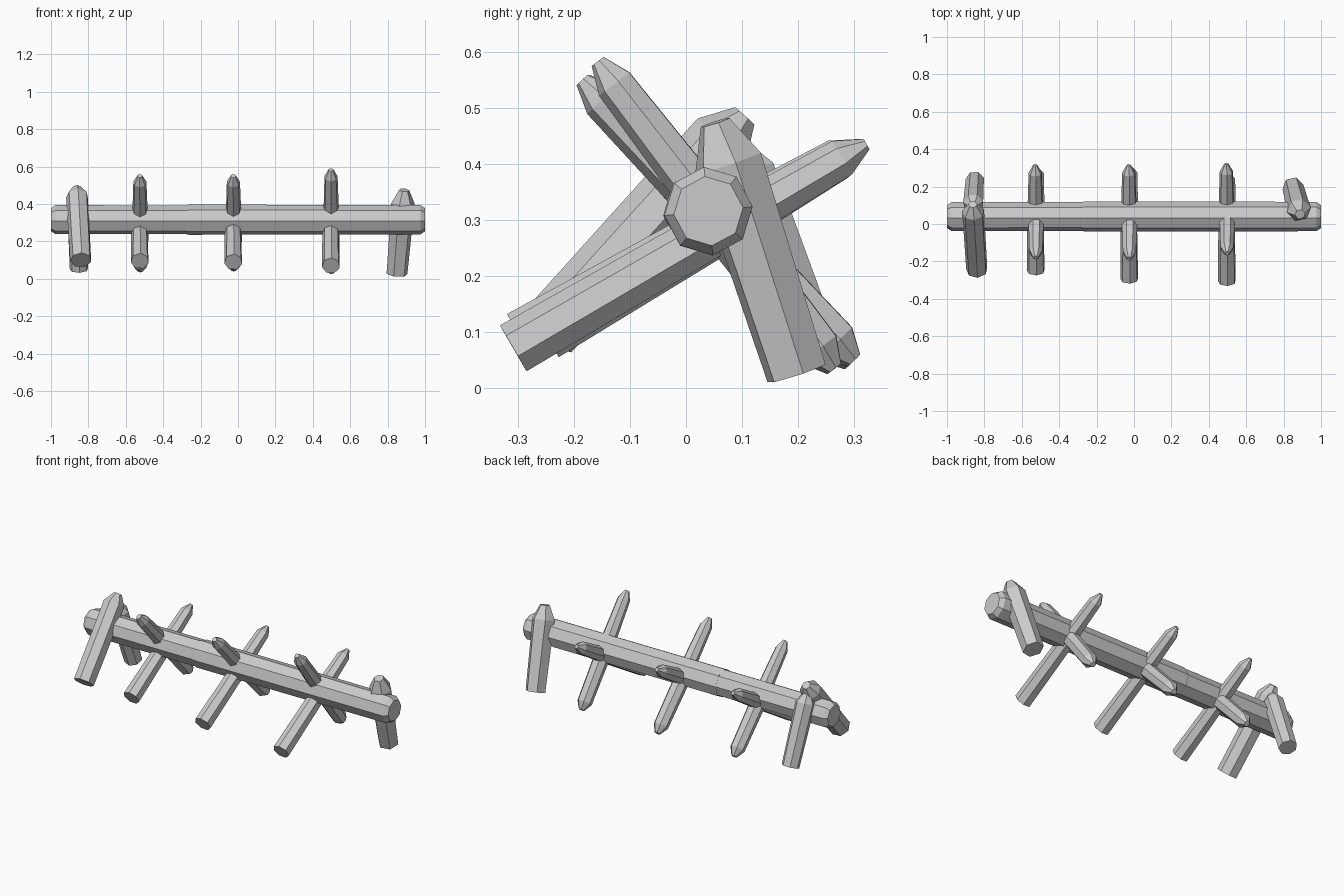
import bpy, bmesh, math
from mathutils import Vector

if "Cube" in bpy.data.objects:
    bpy.data.objects.remove(bpy.data.objects["Cube"])


def pole(name, a, b, rings, sides, spin=0.0):
    """Faceted pole from a to b; rings = (distance from a, radius) along the axis.
    Negative distances are measured back from b."""
    a, b = Vector(a), Vector(b)
    axis = (b - a).normalized()
    length = (b - a).length
    side = Vector((1, 0, 0)) if abs(axis.x) < 0.9 else Vector((0, 1, 0))
    u = (side - axis * side.dot(axis)).normalized()
    v = axis.cross(u)
    bm = bmesh.new()
    loops = []
    for d, r in rings:
        c = a + axis * (d if d >= 0 else length + d)
        loops.append([bm.verts.new(c + r * (u * math.cos(t) + v * math.sin(t)))
                      for t in (spin + 2 * math.pi * i / sides for i in range(sides))])
    for lo, hi in zip(loops, loops[1:]):
        for i in range(sides):
            j = (i + 1) % sides
            bm.faces.new((lo[i], lo[j], hi[j], hi[i]))
    bm.faces.new(loops[0][::-1])
    bm.faces.new(loops[-1])
    bmesh.ops.recalc_face_normals(bm, faces=bm.faces)
    mesh = bpy.data.meshes.new(name)
    bm.to_mesh(mesh)
    bm.free()
    obj = bpy.data.objects.new(name, mesh)
    bpy.context.collection.objects.link(obj)
    return obj


END = -1e-6
# main log in two lengths, chamfered at the outer ends
Y, Z = 0.04, 0.316
pole("log_left", (-1, Y, Z), (-0.27, Y, Z),
     [(0, 0.062), (0.025, 0.078), (END, 0.077)], 8, 0.1)
pole("log_right", (-0.275, Y, Z), (1, Y, Z),
     [(0, 0.078), (0.01, 0.081), (-0.025, 0.079), (END, 0.062)], 8, 0.1)

# crossed stakes: rising ones are sawn flat at the front foot, falling ones are pointed at both ends
for i, (x, foot, tip, top, low) in enumerate([
        (-0.525, (-0.25, 0.095), (0.315, 0.43), (-0.18, 0.55), (0.295, 0.045)),
        (-0.025, (-0.295, 0.09), (0.315, 0.435), (-0.185, 0.55), (0.30, 0.05)),
        (0.497, (-0.307, 0.07), (0.322, 0.435), (-0.157, 0.583), (0.265, 0.035))]):
    pole(f"rising_stake_{i + 1}", (x, *foot), (x - 0.003, *tip),
         [(0, 0.049), (-0.3, 0.044), (-0.05, 0.036), (END, 0.011)], 7, 0.3)
    pole(f"falling_stake_{i + 1}", (x + 0.003, *low), (x, *top),
         [(0, 0.016), (0.045, 0.042), (0.3, 0.045), (-0.05, 0.036), (END, 0.014)], 7, 0.2)

# end supports, flat at the foot and blunt-pointed on top
LEG = [(0, 0.058), (-0.06, 0.06), (END, 0.024)]
pole("left_front_leg", (-0.84, -0.245, 0.10), (-0.862, 0.105, 0.485), LEG, 7, 0.3)
pole("left_back_leg", (-0.85, 0.235, 0.05), (-0.86, 0.09, 0.43), 
     [(0, 0.05), (-0.05, 0.055), (END, 0.024)], 7, 0.3)
pole("right_leg", (0.85, 0.197, 0.027), (0.888, 0.052, 0.474),
     [(0, 0.057), (-0.075, 0.064), (END, 0.028)], 6, 0.2)
